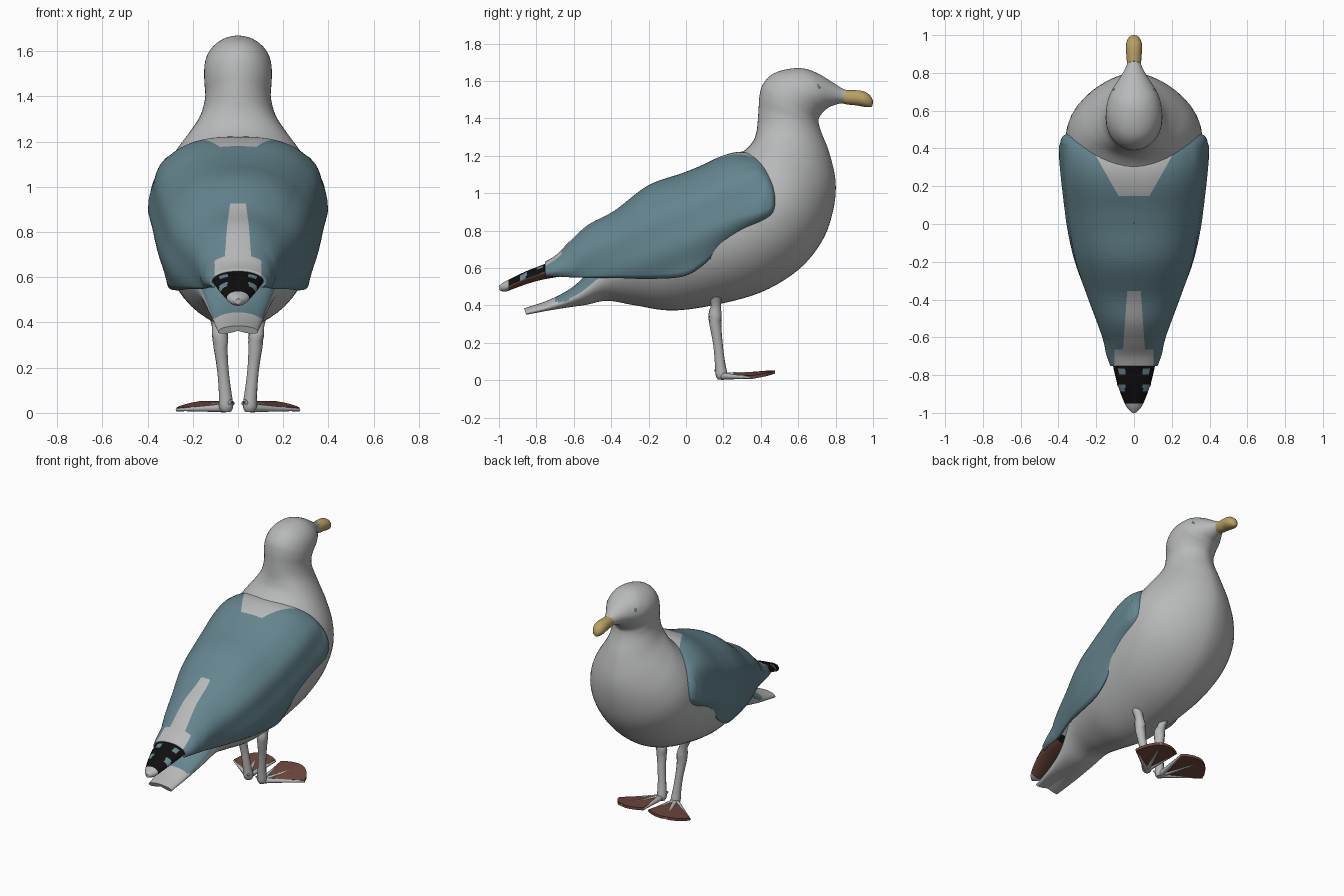
import bpy, bmesh, math
from mathutils import Vector

if "Cube" in bpy.data.objects:
    bpy.data.objects.remove(bpy.data.objects["Cube"])


def mat(name, rgb):
    m = bpy.data.materials.new(name)
    m.diffuse_color = (*rgb, 1)
    m.use_nodes = True
    m.node_tree.nodes["Principled BSDF"].inputs["Base Color"].default_value = m.diffuse_color
    return m


WHITE = mat("white_plumage", (0.48, 0.485, 0.49))
BLUE = mat("slate_blue_plumage", (0.13, 0.235, 0.275))
BLACK = mat("black_wingtip", (0.005, 0.005, 0.005))
YELLOW = mat("beak_yellow", (0.48, 0.35, 0.13))
BROWN = mat("red_brown_skin", (0.16, 0.065, 0.048))


def finish(name, bm, mats, rule=None, angle=50):
    bmesh.ops.recalc_face_normals(bm, faces=bm.faces)
    bm.normal_update()
    if rule:
        for f in bm.faces:
            f.material_index = rule(f.calc_center_median(), f.normal)
    me = bpy.data.meshes.new(name)
    bm.to_mesh(me)
    bm.free()
    for m in mats:
        me.materials.append(m)
    ob = bpy.data.objects.new(name, me)
    bpy.context.collection.objects.link(ob)
    bpy.ops.object.select_all(action='DESELECT')
    ob.select_set(True)
    bpy.context.view_layer.objects.active = ob
    bpy.ops.object.shade_smooth_by_angle(angle=math.radians(angle))
    return ob


def spline(keys, sub):
    """Catmull-Rom through tuples of any length."""
    out = []
    for i in range(len(keys) - 1):
        a, b, c, d = (keys[min(max(i + k, 0), len(keys) - 1)] for k in (-1, 0, 1, 2))
        for s in range(sub):
            t = s / sub
            out.append([0.5 * (2 * q + (r - p) * t + (2 * p - 5 * q + 4 * r - u) * t * t
                        + (3 * q - p - 3 * r + u) * t ** 3) for p, q, r, u in zip(a, b, c, d)])
    return out + [list(keys[-1])]


def skin(bm, rings, closed=True):
    rows = [[bm.verts.new(p) for p in r] for r in rings]
    n = len(rows[0])
    for a, b in zip(rows, rows[1:]):
        for i in range(n if closed else n - 1):
            j = (i + 1) % n
            bm.faces.new((a[i], a[j], b[j], b[i]))
    if closed:
        bm.faces.new(rows[0])
        bm.faces.new(rows[-1])


def cut(bm, co, no):
    """Cut edges along a plane so colours meet on a clean line."""
    bmesh.ops.bisect_plane(bm, geom=bm.verts[:] + bm.edges[:] + bm.faces[:],
                           plane_co=co, plane_no=no)


def loft(name, keys, mats, rule=None, sub=5, seg=48, keel=1.0, arch=0.0, cuts=()):
    """Oval rings, each set by top (y, z), bottom (y, z) and half width."""
    rings = []
    for ty, tz, by, bz, w in spline(keys, sub):
        ring = []
        for i in range(seg):
            a = 2 * math.pi * i / seg
            c, s = (1 + math.cos(a)) / 2, math.sin(a)
            if c < 0.5:
                s = math.copysign(abs(s) ** keel, s)
            z = bz + (tz - bz) * c
            if c < 0.5:   # hollow under the tail
                z += arch * min(1, max(0, (-0.5 - by) / 0.25)) * (1 - abs(s))
            ring.append((w * s, by + (ty - by) * c, z))
        rings.append(ring)
    bm = bmesh.new()
    skin(bm, rings)
    for co, no in cuts:
        cut(bm, co, no)
    return finish(name, bm, mats, rule)


def tube(bm, pts, seg=12):
    """Round limb through (x, y, z, radius) points."""
    pts = spline(pts, 3)
    rings = []
    for i, p in enumerate(pts):
        d = Vector(pts[min(i + 1, len(pts) - 1)][:3]) - Vector(pts[max(i - 1, 0)][:3])
        q = d.to_track_quat('Z', 'Y')
        rings.append([Vector(p[:3]) + q @ Vector((p[3] * math.cos(2 * math.pi * k / seg),
                      p[3] * math.sin(2 * math.pi * k / seg), 0)) for k in range(seg)])
    skin(bm, rings)


# Body: one loft from tail, through chest and neck, to the face
body = [
    (-0.865, 0.385, -0.85, 0.333, 0.088), (-0.72, 0.435, -0.70, 0.36, 0.105),
    (-0.58, 0.52, -0.56, 0.392, 0.13), (-0.45, 0.68, -0.43, 0.425, 0.175),
    (-0.30, 0.89, -0.28, 0.402, 0.24), (-0.12, 1.02, -0.08, 0.373, 0.30),
    (0.08, 1.10, 0.15, 0.402, 0.335), (0.20, 1.16, 0.40, 0.47, 0.36),
    (0.27, 1.20, 0.60, 0.59, 0.365), (0.32, 1.235, 0.725, 0.74, 0.345),
    (0.36, 1.28, 0.785, 0.90, 0.295), (0.377, 1.33, 0.80, 1.06, 0.228),
    (0.383, 1.38, 0.765, 1.22, 0.17), (0.388, 1.45, 0.722, 1.33, 0.146),
    (0.393, 1.52, 0.708, 1.385, 0.148), (0.41, 1.58, 0.715, 1.41, 0.15),
    (0.46, 1.635, 0.73, 1.43, 0.148), (0.54, 1.663, 0.745, 1.445, 0.14),
    (0.63, 1.667, 0.765, 1.46, 0.118), (0.71, 1.638, 0.785, 1.468, 0.09),
    (0.785, 1.592, 0.805, 1.475, 0.062), (0.84, 1.558, 0.82, 1.479, 0.043),
    (0.88, 1.546, 0.84, 1.482, 0.032)]
loft("body", body, [WHITE, BLUE],
     lambda c, n: int(-0.70 < c.y < -0.38 and n.z > 0.1 and c.z > 0.42),
     keel=1.15, arch=0.03, cuts=[((0, -0.70, 0), (0, 1, 0))])

# Hooked beak
beak = [(0.862, 1.552, 0.815, 1.487, 0.036), (0.885, 1.551, 0.86, 1.475, 0.039),
        (0.92, 1.550, 0.915, 1.469, 0.042), (0.955, 1.543, 0.95, 1.462, 0.042),
        (0.982, 1.525, 0.975, 1.46, 0.033), (0.997, 1.502, 0.99, 1.462, 0.02),
        (1.0, 1.485, 0.997, 1.467, 0.006)]
loft("beak", beak, [YELLOW], seg=24, sub=4)

# Folded wings and back: arched shell, keys are y, top z, widest z, lower z, half width
mantle = [(0.475, 1.02, 0.95, 0.90, 0.343), (0.455, 1.12, 0.93, 0.87, 0.375),
          (0.40, 1.195, 0.90, 0.84, 0.386), (0.30, 1.215, 0.88, 0.79, 0.381),
          (0.20, 1.195, 0.86, 0.72, 0.372), (0.08, 1.14, 0.82, 0.61, 0.358),
          (-0.02, 1.10, 0.79, 0.555, 0.345), (-0.20, 1.035, 0.74, 0.545, 0.308),
          (-0.38, 0.90, 0.68, 0.55, 0.245), (-0.52, 0.825, 0.64, 0.55, 0.19),
          (-0.62, 0.735, 0.60, 0.555, 0.155), (-0.69, 0.665, 0.585, 0.56, 0.14),
          (-0.75, 0.628, 0.575, 0.56, 0.118)]
rings = []
for y, zt, zc, zl, w in spline(mantle, 6):
    power = 0.77 + 0.17 * min(1, max(0, (0.3 - y) / 0.5))
    half = []
    for i in range(33):
        if i <= 24:
            t = math.pi / 2 * i / 24
            x, z = w * math.sin(t) ** power, zc + (zt - zc) * max(0, math.cos(t)) ** power
        else:
            s = (i - 24) / 8
            x, z = w * (1 - 0.13 * s * s), zc + (zl - zc) * s
        # soft feather folds along the flank
        if i > 12 and -0.6 < y < 0.42:
            x += 0.005 * math.sin(28 * (z - 0.45 * y))
        half.append((x, y, z))
    rings.append([(-x, y, z) for x, y, z in half[:0:-1]] + half)


def mantle_rule(c, n):
    ax = abs(c.x)
    nape = c.y > 0.15 + 1.75 * max(0, ax - 0.08) and c.z > 1.0
    rump = (c.y < -0.35 and ax < 0.035 - 0.07 * (c.y + 0.35)) or (c.y < -0.66 and ax < 0.10)
    return 0 if nape or rump else 1


bm = bmesh.new()
skin(bm, rings, closed=False)
for y in (0.15, -0.35, -0.66):
    cut(bm, (0, y, 0), (0, 1, 0))
for s in (-1, 1):
    cut(bm, (s * 0.08, 0.15, 0), (-s * 1.75, 1, 0))
    cut(bm, (s * 0.035, -0.35, 0), (s, 0.07, 0))
    cut(bm, (s * 0.10, 0, 0), (1, 0, 0))
ob = finish("folded_wings", bm, [WHITE, BLUE], mantle_rule)
mod = ob.modifiers.new("thickness", 'SOLIDIFY')
mod.thickness, mod.offset = 0.014, 0


# Crossed wingtips: black above with pale spots, brown below, white end
def tip_rule(c, n):
    if c.y < -0.95:
        return 0
    if n.z < -0.15:
        return 2
    if abs(abs(c.x) - 0.065) < 0.018 and (abs(c.y + 0.87) < 0.02 or abs(c.y + 0.78) < 0.016):
        return 3
    return 1


tips = [(-0.66, 0.655, -0.62, 0.56, 0.12), (-0.72, 0.637, -0.70, 0.55, 0.118),
        (-0.78, 0.612, -0.78, 0.535, 0.105), (-0.85, 0.585, -0.85, 0.515, 0.087),
        (-0.92, 0.552, -0.92, 0.49, 0.062), (-0.97, 0.527, -0.965, 0.474, 0.04),
        (-1.0, 0.505, -0.995, 0.48, 0.012)]
loft("wingtips", tips, [WHITE, BLACK, BROWN, BLUE], tip_rule, sub=8, seg=56,
     cuts=[((0, -0.95, 0), (0, 1, 0))])

for side, s in (("left", -1), ("right", 1)):
    # Eye
    bm = bmesh.new()
    bmesh.ops.create_uvsphere(bm, u_segments=16, v_segments=10, radius=0.019)
    for v in bm.verts:
        v.co = Vector((v.co.x * 0.5 + s * 0.105, v.co.y + 0.70, v.co.z + 1.562))
    finish(side + "_eye", bm, [BLUE])

    # Leg with a knobbly joint
    bm = bmesh.new()
    tube(bm, [(s * 0.115, 0.15, 0.50, 0.05), (s * 0.095, 0.16, 0.41, 0.027),
              (s * 0.08, 0.155, 0.35, 0.036), (s * 0.077, 0.158, 0.29, 0.031),
              (s * 0.068, 0.17, 0.20, 0.026), (s * 0.057, 0.182, 0.09, 0.028),
              (s * 0.053, 0.19, 0.03, 0.032), (s * 0.053, 0.192, 0.006, 0.022)])
    finish(side + "_leg", bm, [WHITE])

    # Three front toes and a small hind toe
    heel = Vector((s * 0.055, 0.19, 0.022))
    ends = [Vector((s * 0.272, 0.345, 0.014)), Vector((s * 0.17, 0.468, 0.042)),
            Vector((s * 0.02, 0.44, 0.042))]
    bm = bmesh.new()
    for e in ends + [Vector((s * 0.03, 0.155, 0.055))]:
        m = heel.lerp(e, 0.5)
        tube(bm, [(*heel, 0.02), (*m, 0.012), (*e, 0.006)], 8)
    finish(side + "_toes", bm, [WHITE])

    # Full, rounded webbing between the toes
    bm = bmesh.new()
    for a, b in zip(ends, ends[1:]):
        edge = [a] + [heel + (a.lerp(b, t) - heel) * (1 + 0.3 * t * (1 - t))
                      for t in (0.25, 0.5, 0.75)] + [b]
        skin(bm, [[p + Vector((0, 0, k)) for p in [heel] + edge] for k in (-0.008, 0.01)])
    finish(side + "_web", bm, [BROWN], angle=30)
